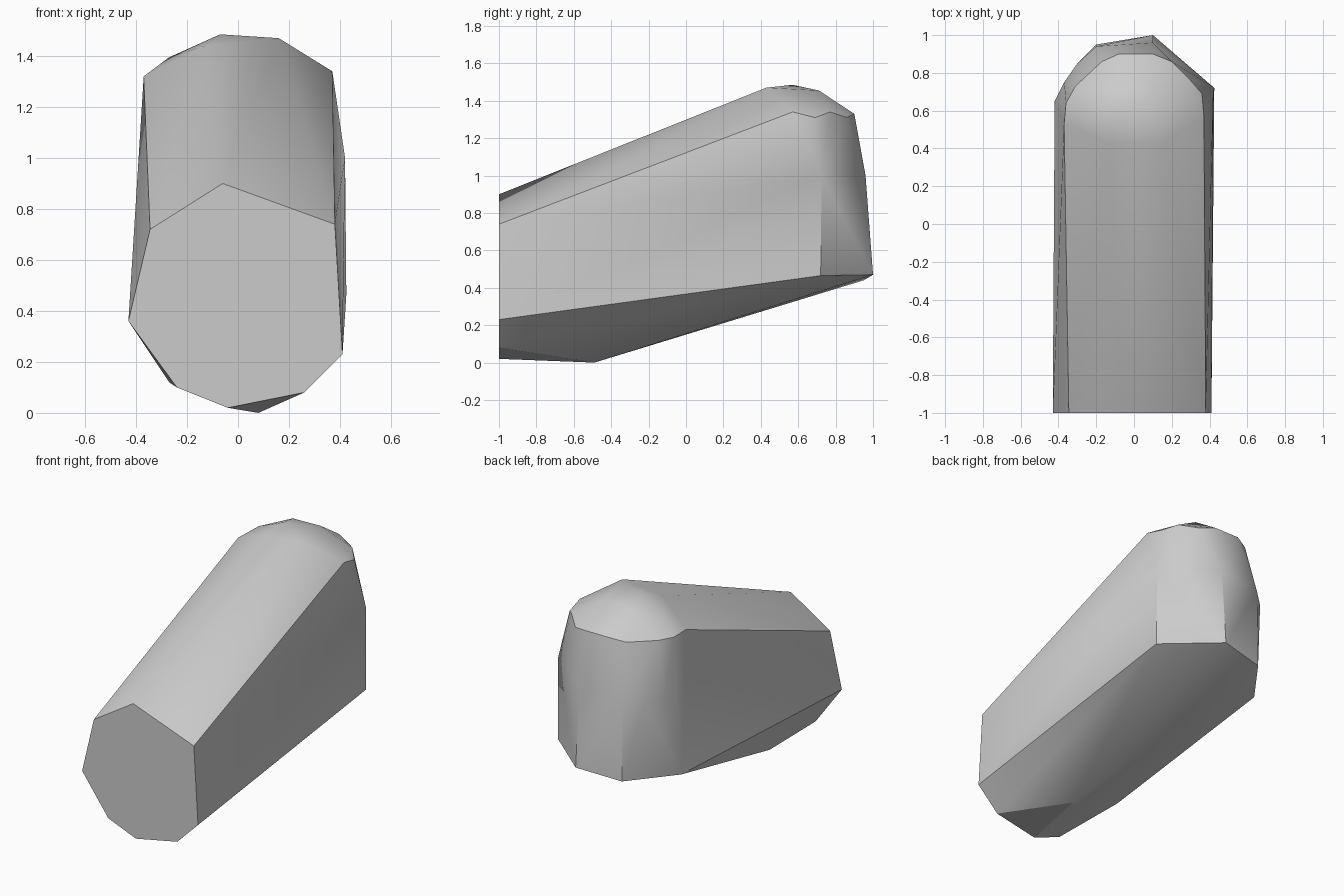
import bpy
import bmesh
import math

# Remove the default object
default_cube = bpy.data.objects.get("Cube")
if default_cube:
    bpy.data.objects.remove(default_cube, do_unlink=True)


def make_material(name, colour):
    """One flat colour, for the viewport and for a render."""
    material = bpy.data.materials.new(name)
    material.use_nodes = True
    material.diffuse_color = colour
    shader = material.node_tree.nodes["Principled BSDF"]
    shader.inputs["Base Color"].default_value = colour
    shader.inputs["Roughness"].default_value = 0.8
    return material


def make_hull(name, sections, material, smooth_angle):
    """Wrap a tight convex skin around a list of cross-sections."""
    mesh = bpy.data.meshes.new(name)
    bm = bmesh.new()
    for section in sections:
        for corner in section:
            bm.verts.new(corner)
    result = bmesh.ops.convex_hull(bm, input=bm.verts[:])
    unused = set(result["geom_interior"] + result["geom_unused"])
    unused_verts = [v for v in unused if isinstance(v, bmesh.types.BMVert)]
    bmesh.ops.delete(bm, geom=unused_verts, context="VERTS")

    # Merge the coplanar triangles into clean flat panels
    bmesh.ops.dissolve_limit(bm, angle_limit=math.radians(1),
                             verts=bm.verts[:], edges=bm.edges[:])
    bmesh.ops.recalc_face_normals(bm, faces=bm.faces[:])
    bm.to_mesh(mesh)
    bm.free()

    body = bpy.data.objects.new(name, mesh)
    bpy.context.collection.objects.link(body)
    mesh.materials.append(material)
    bpy.ops.object.select_all(action="DESELECT")
    body.select_set(True)
    bpy.context.view_layer.objects.active = body
    bpy.ops.object.shade_smooth_by_angle(angle=math.radians(smooth_angle))
    return body


# Flat eight-sided front end, given as x and z
front_profile = [(-.06, .9), (.38, .74), (.41, .23), (.26, .08),
                 (-.04, .02), (-.24, .1), (-.43, .36), (-.345, .72)]
front_end = [(x, -1, z) for x, z in front_profile]

# Lowest points of the belly
belly = [(.08, -.49, 0), (-.27, -.48, .12)]

# Lower edge of the upright back wall
back_base = [(.425, .72, .465), (.1, 1, .47), (-.2, .95, .44), (-.42, .65, .43)]

# Middle of the back wall, where it starts to lean inwards
shoulder = [(.42, .725, 1), (.1, .96, 1), (-.2, .94, .97),
            (-.3, .85, .95), (-.37, .75, .97)]

# Rim under the rounded top
rim = [(.37, .57, 1.34), (.36, .69, 1.31), (.29, .77, 1.34), (.2, .86, 1.31),
       (.1, .9, 1.33), (-.08, .9, 1.33), (-.17, .86, 1.31),
       (-.31, .73, 1.31), (-.36, .64, 1.31), (-.37, .53, 1.32)]

# Rounded top
crown = [(.16, .43, 1.47), (-.13, .43, 1.44), (-.07, .57, 1.485),
         (.1, .71, 1.455), (-.1, .71, 1.45), (-.27, .6, 1.395)]

grey = make_material("plain grey", (.6, .6, .6, 1))
make_hull("sloped_body",
          [front_end, belly, back_base, shoulder, rim, crown],
          grey, smooth_angle=30)
